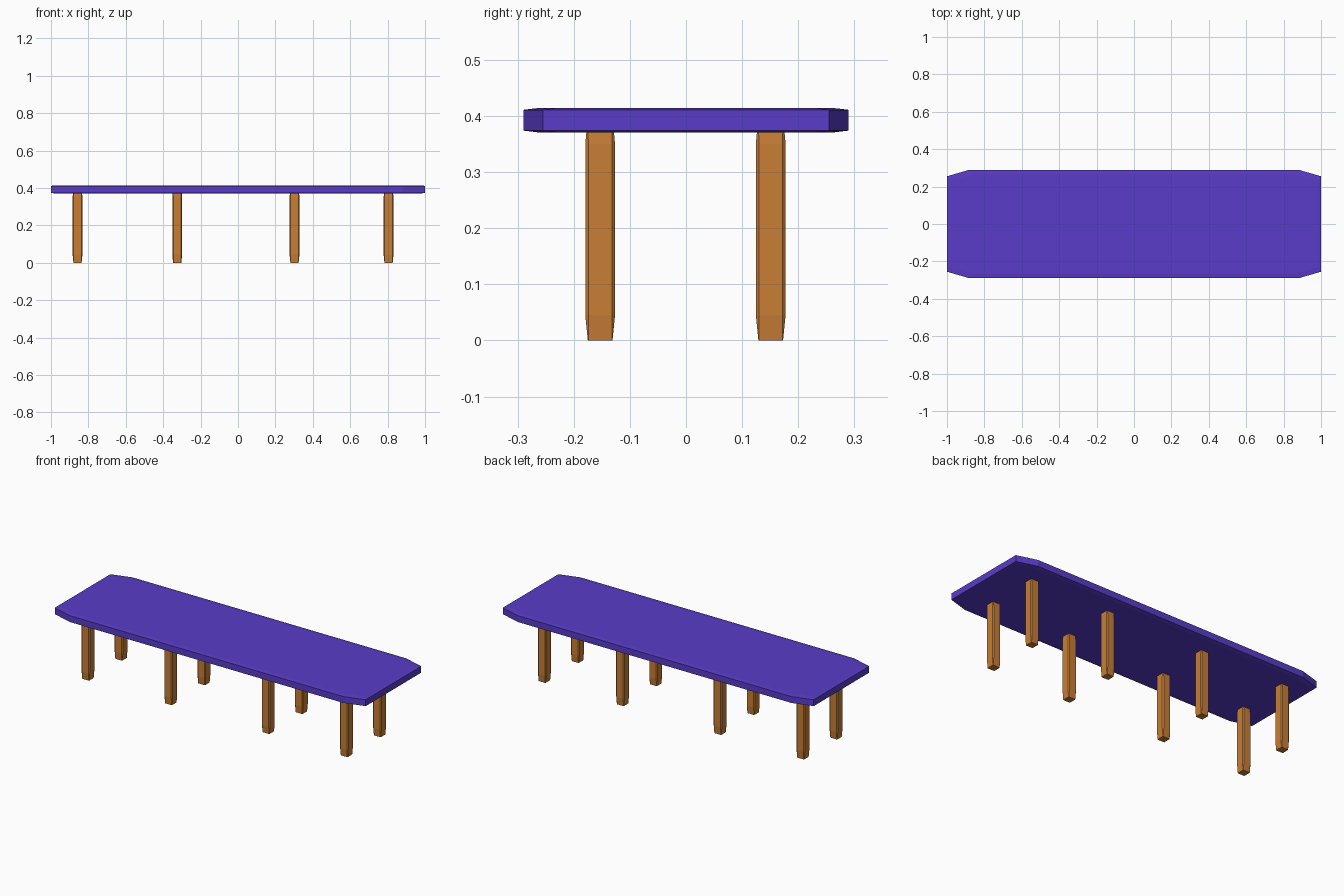
import bpy, bmesh

if "Cube" in bpy.data.objects:
    bpy.data.objects.remove(bpy.data.objects["Cube"])


def material(name, color):
    m = bpy.data.materials.new(name)
    m.diffuse_color = color
    m.use_nodes = True
    m.node_tree.nodes["Principled BSDF"].inputs["Base Color"].default_value = m.diffuse_color
    return m


def octagon(hx, hy, cx, cy):
    """Rectangle outline with cut corners, counter-clockwise."""
    return [(hx, -hy + cy), (hx, hy - cy), (hx - cx, hy), (-hx + cx, hy),
            (-hx, hy - cy), (-hx, -hy + cy), (-hx + cx, -hy), (hx - cx, -hy)]


def loft(name, sections, mat, location=(0, 0, 0)):
    """Join stacked (z, outline) sections into a closed solid."""
    bm = bmesh.new()
    rings = [[bm.verts.new((x, y, z)) for x, y in pts] for z, pts in sections]
    for a, b in zip(rings, rings[1:]):
        for i in range(len(a)):
            j = (i + 1) % len(a)
            bm.faces.new((a[i], a[j], b[j], b[i]))
    bm.faces.new(rings[0][::-1])
    bm.faces.new(rings[-1])
    mesh = bpy.data.meshes.new(name)
    bm.to_mesh(mesh)
    bm.free()
    mesh.materials.append(mat)
    ob = bpy.data.objects.new(name, mesh)
    ob.location = location
    bpy.context.collection.objects.link(ob)
    return ob


purple = material("purple_top", (0.10, 0.045, 0.58, 1))
orange = material("orange_wood", (0.58, 0.21, 0.035, 1))

# Table top: cut-corner slab with a very shallow eased rim
rim = octagon(1.0, 0.29, 0.12, 0.035)
inner = octagon(0.98, 0.265, 0.12, 0.033)
loft("table_top", [(0.371, inner), (0.374, rim), (0.411, rim), (0.414, inner)], purple)

# Legs: chamfered square posts, tapered at the foot and slightly at the top
leg = [(0.0, octagon(0.022, 0.022, 0.001, 0.001)),
       (0.045, octagon(0.0265, 0.0265, 0.0055, 0.0055)),
       (0.35, octagon(0.0265, 0.0265, 0.0055, 0.0055)),
       (0.372, octagon(0.0245, 0.0245, 0.003, 0.003))]
for i, x in enumerate((-0.858, -0.325, 0.302, 0.805), 1):
    for side, y in (("front", -0.153), ("back", 0.151)):
        loft(f"{side}_leg_{i}", leg, orange, (x, y, 0))
